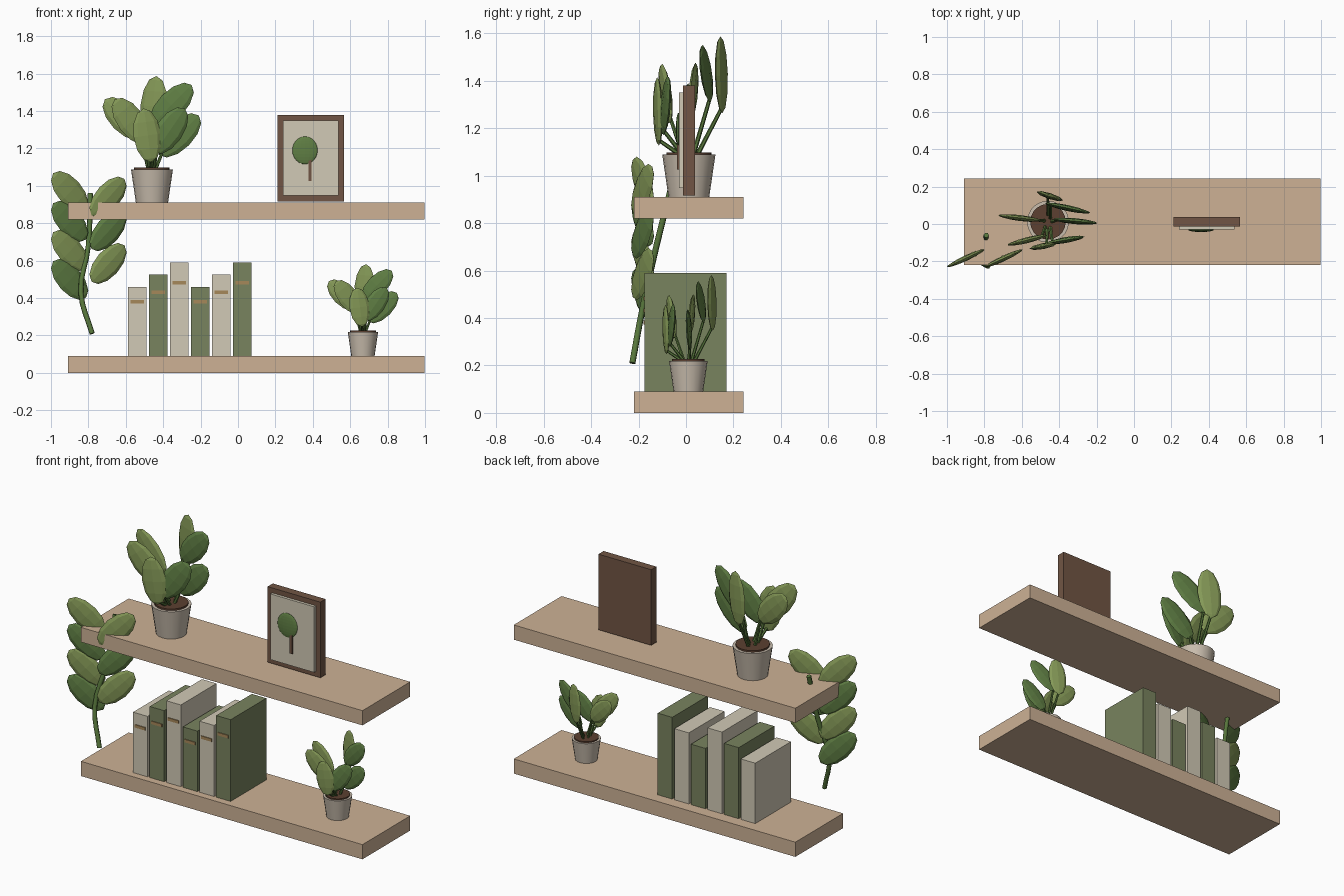
import bpy, bmesh
from math import radians, sin, cos, pi
from mathutils import Matrix, Vector

if "Cube" in bpy.data.objects:
    bpy.data.objects.remove(bpy.data.objects["Cube"])


def material(name, rgb):
    m = bpy.data.materials.new(name)
    m.diffuse_color = (*[(c / 255) ** 2.2 for c in rgb], 1)
    m.use_nodes = True
    m.node_tree.nodes["Principled BSDF"].inputs["Base Color"].default_value = m.diffuse_color
    return m


WOOD = material("wood", (204, 176, 148))
DARK = material("dark_wood", (112, 86, 70))
CREAM = material("cream", (208, 200, 180))
GREEN = material("book_green", (120, 130, 95))
TAN = material("label_tan", (165, 135, 90))
POT = material("pot", (200, 188, 172))
SOIL = material("soil", (92, 66, 52))
STEM = material("stem", (88, 118, 62))
LEAVES = [material("leaf_light", (132, 152, 88)), material("leaf_dark", (96, 126, 70))]


def finish(name, bm, mat):
    me = bpy.data.meshes.new(name)
    bmesh.ops.recalc_face_normals(bm, faces=bm.faces)
    bm.to_mesh(me)
    bm.free()
    ob = bpy.data.objects.new(name, me)
    bpy.context.collection.objects.link(ob)
    me.materials.append(mat)
    return ob


def box(name, x, y, z, mat):
    """Box from (min, max) pairs on each axis."""
    bm = bmesh.new()
    size = Matrix.Diagonal((x[1] - x[0], y[1] - y[0], z[1] - z[0], 1))
    mid = Vector((sum(x) / 2, sum(y) / 2, sum(z) / 2))
    bmesh.ops.create_cube(bm, size=1, matrix=Matrix.Translation(mid) @ size)
    return finish(name, bm, mat)


def cone(name, a, b, r1, r2, mat, sides):
    """Tapered cylinder between two points."""
    a, b = Vector(a), Vector(b)
    d = b - a
    m = Matrix.Translation((a + b) / 2) @ d.to_track_quat('Z', 'Y').to_matrix().to_4x4()
    bm = bmesh.new()
    bmesh.ops.create_cone(bm, cap_ends=True, segments=sides, radius1=r1, radius2=r2,
                          depth=d.length, matrix=m)
    return finish(name, bm, mat)


def smooth(ob):
    bpy.ops.object.select_all(action='DESELECT')
    ob.select_set(True)
    bpy.context.view_layer.objects.active = ob
    bpy.ops.object.shade_smooth_by_angle(angle=radians(35))


def blob(name, mid, size, mat, tilt=0, yaw=0, sides=8, rings=6):
    """Flattened low-poly sphere; returns its lower tip."""
    rot = Matrix.Rotation(radians(yaw), 4, 'Z') @ Matrix.Rotation(radians(tilt), 4, 'Y')
    m = Matrix.Translation(mid) @ rot
    bm = bmesh.new()
    bmesh.ops.create_uvsphere(bm, u_segments=sides, v_segments=rings, radius=0.5,
                              matrix=m @ Matrix.Diagonal((*size, 1)))
    finish(name, bm, mat)
    return m @ Vector((0, 0, -size[2] * 0.42))


# Shelves
for name, z in (("lower_shelf", 0), ("upper_shelf", 0.82)):
    box(name, (-0.91, 0.997), (-0.22, 0.242), (z, z + 0.09), WOOD)

# Books with spine labels
for i in range(6):
    x, h = -0.588 + 0.1125 * i, (0.37, 0.435, 0.5)[i % 3]
    box(f"book_{i}", (x, x + 0.098), (-0.175, 0.17), (0.09, 0.09 + h),
        GREEN if i % 2 else CREAM)
    zl = 0.09 + h * 0.785
    box(f"book_label_{i}", (x + 0.013, x + 0.085), (-0.18, -0.17), (zl - 0.009, zl + 0.009), TAN)

# Framed picture
box("picture_frame", (0.21, 0.567), (-0.013, 0.037), (0.917, 1.38), DARK)
box("picture_paper", (0.24, 0.537), (-0.03, -0.012), (0.948, 1.35), CREAM)
box("picture_trunk", (0.376, 0.394), (-0.038, -0.028), (1.025, 1.14), DARK)
blob("picture_crown", (0.358, -0.032, 1.19), (0.135, 0.022, 0.148), LEAVES[1], sides=16, rings=12)

# Leaf: offset x, y, z from pot base, length, tilt, yaw
LEAF_LAYOUT = [
    (0.01, 0.137, 0.515, 0.325, 5, -18),
    (0.105, 0.073, 0.52, 0.31, 45, -12),
    (-0.15, 0.02, 0.45, 0.29, -45, -7),
    (0.145, 0.003, 0.36, 0.30, 45, -5),
    (-0.11, -0.098, 0.435, 0.30, -38, 14),
    (0.093, -0.098, 0.385, 0.29, 35, 10),
    (-0.025, -0.13, 0.36, 0.29, -8, 11),
]


def potted_plant(name, base, s):
    base = Vector(base)
    at = lambda *p: base + Vector(p) * s
    smooth(cone(name + "_pot", at(0, 0, 0), at(0, 0, 0.178), 0.086 * s, 0.112 * s, POT, 20))
    smooth(cone(name + "_soil", at(0, 0, 0.165), at(0, 0, 0.188), 0.095 * s, 0.095 * s, SOIL, 20))
    for i, (x, y, z, length, tilt, yaw) in enumerate(LEAF_LAYOUT):
        tip = blob(f"{name}_leaf_{i}", at(x, y, z), Vector((0.15, 0.032, length)) * s,
                   LEAVES[i % 2], tilt, yaw)
        cone(f"{name}_stem_{i}", at(x * 0.12, y * 0.25, 0.175), tip, 0.01 * s, 0.008 * s, STEM, 6)


potted_plant("large_plant", (-0.46, 0.012, 0.91), 1)
potted_plant("small_plant", (0.668, 0.01, 0.09), 0.725)

# Trailing vine stem
curve = bpy.data.curves.new("vine_path", 'CURVE')
curve.dimensions = '3D'
curve.bevel_depth, curve.bevel_resolution = 0.014, 1
curve.resolution_u = 4
curve.use_fill_caps = True
path = [(-0.79, -0.06, 0.96), (-0.80, -0.13, 0.68), (-0.84, -0.185, 0.43), (-0.78, -0.226, 0.21)]
sp = curve.splines.new('BEZIER')
sp.bezier_points.add(len(path) - 1)
for bp, p in zip(sp.bezier_points, path):
    bp.co = p
    bp.handle_left_type = bp.handle_right_type = 'AUTO'
vine = bpy.data.objects.new("vine_stem", curve)
bpy.context.collection.objects.link(vine)
curve.materials.append(STEM)

# Vine leaves in two columns
for side, x, tilt, heights in (("left", -0.90, -45, (0.97, 0.81, 0.655, 0.5)),
                               ("right", -0.695, 45, (0.94, 0.76, 0.585))):
    for i, z in enumerate(heights):
        blob(f"vine_leaf_{side}_{i}", (x, -0.183, z), (0.145, 0.03, 0.275), LEAVES[i % 2], tilt, 25)
